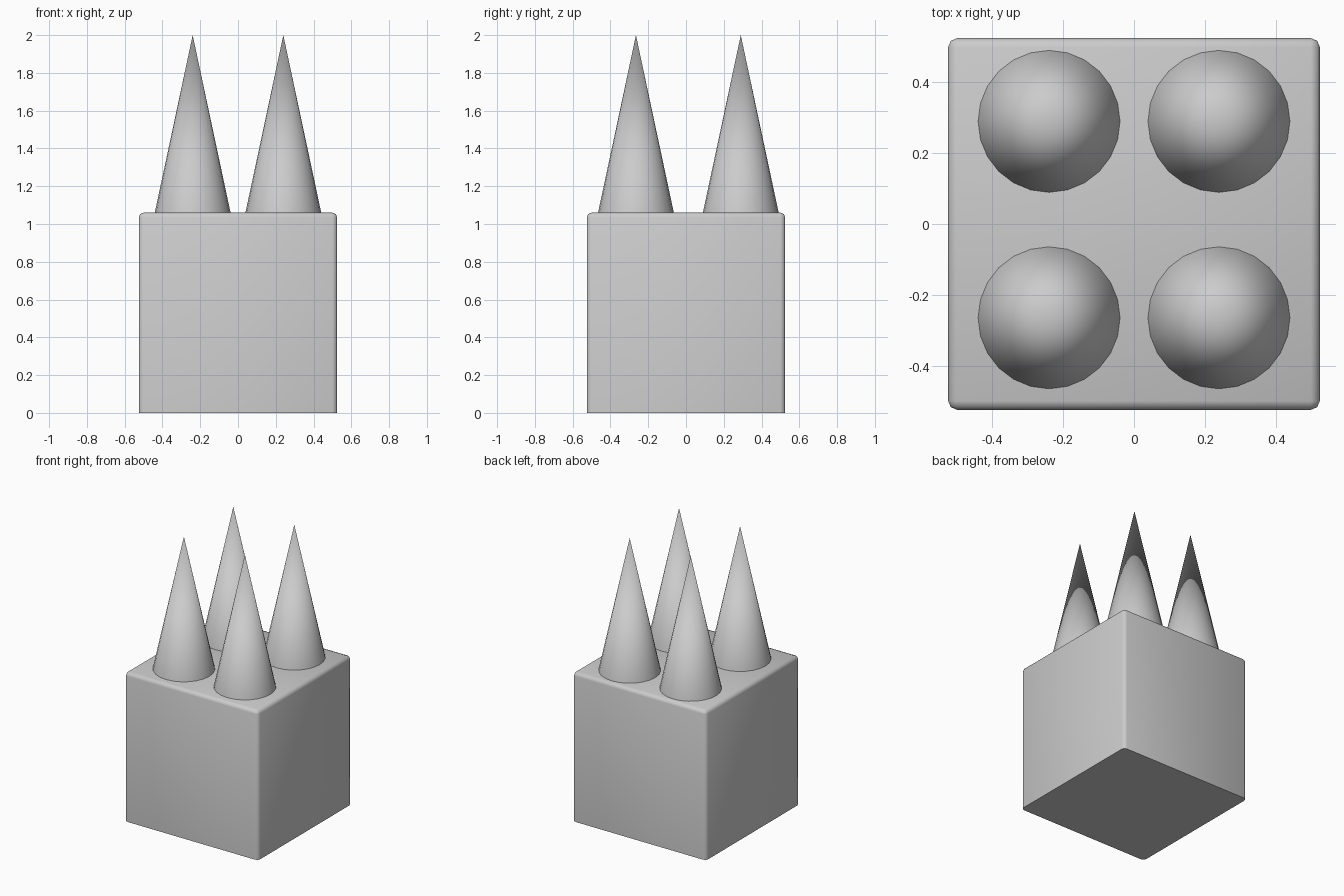
import bpy
import bmesh

if "Cube" in bpy.data.objects:
    bpy.data.objects.remove(bpy.data.objects["Cube"])

HALF = 0.525      # half width of the block
TOP = 1.06        # height of the block
TIP = 2.0         # height of the spike tips


def add_object(name, bm):
    mesh = bpy.data.meshes.new(name)
    bm.to_mesh(mesh)
    bm.free()
    obj = bpy.data.objects.new(name, mesh)
    bpy.context.collection.objects.link(obj)
    return obj


def shade_smooth(obj, angle):
    bpy.ops.object.select_all(action='DESELECT')
    obj.select_set(True)
    bpy.context.view_layer.objects.active = obj
    bpy.ops.object.shade_smooth_by_angle(angle=angle)


# Block: rounded upright and top edges, sharp flat underside
bm = bmesh.new()
bmesh.ops.create_cube(bm, size=1)
for v in bm.verts:
    v.co = (v.co.x * 2 * HALF, v.co.y * 2 * HALF, (v.co.z + 0.5) * TOP)
edges = [e for e in bm.edges if max(v.co.z for v in e.verts) > 0.5]
bmesh.ops.bevel(bm, geom=edges, offset=0.025, segments=2, profile=0.5,
                affect='EDGES', clamp_overlap=True)
block = add_object("block", bm)
shade_smooth(block, 0.9)

# Four spikes standing on the block
SPIKE_RADIUS = 0.201
SPIKE_BASE = TOP - 0.002
for side, x in (("left", -0.24), ("right", 0.24)):
    for end, y in (("front", -0.265), ("back", 0.29)):
        bm = bmesh.new()
        bmesh.ops.create_cone(bm, cap_ends=True, segments=24,
                              radius1=SPIKE_RADIUS, radius2=0,
                              depth=TIP - SPIKE_BASE)
        bmesh.ops.remove_doubles(bm, verts=bm.verts, dist=0.0001)
        spike = add_object(f"spike_{end}_{side}", bm)
        spike.location = (x, y, (TIP + SPIKE_BASE) / 2)
        shade_smooth(spike, 0.6)
